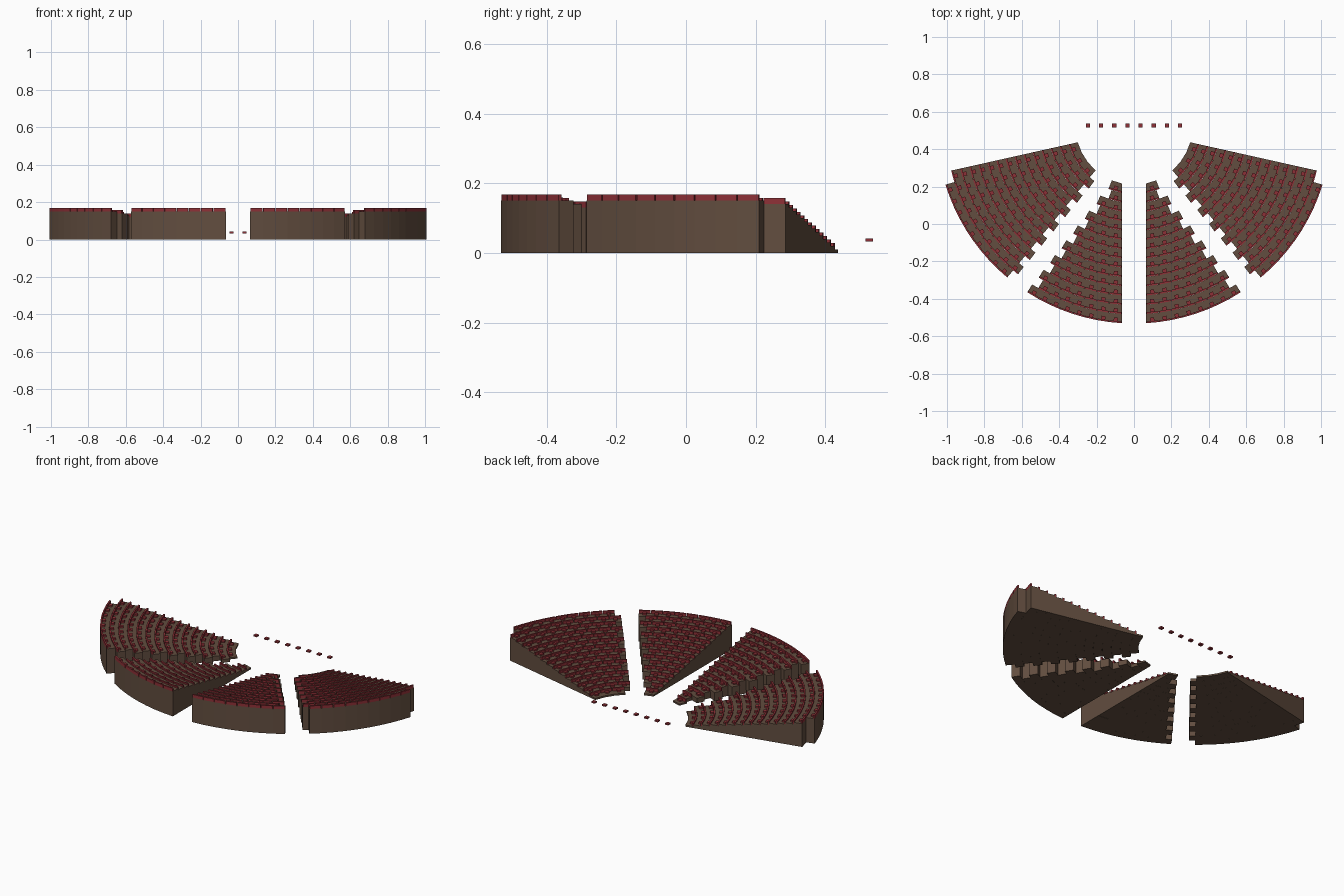
import bpy, bmesh
from math import sin, cos, asin, radians
from mathutils import Vector

if "Cube" in bpy.data.objects:
    bpy.data.objects.remove(bpy.data.objects["Cube"])

CY, R0, DR, STEP, PITCH, ROWS = 0.523, 0.313, 0.0495, 0.01, 0.0655, 15


def material(name, color):
    m = bpy.data.materials.new(name)
    m.diffuse_color = (*color, 1)
    m.use_nodes = True
    m.node_tree.nodes["Principled BSDF"].inputs["Base Color"].default_value = m.diffuse_color
    return m


BROWN = material("riser_brown", (0.122, 0.075, 0.05))
RED = material("seat_red", (0.27, 0.03, 0.038))


def polar(r, a):
    # angle measured from -y towards +x, about the stage centre
    return Vector((r * sin(a), CY - r * cos(a)))


def prism(bm, pts, z0, z1):
    lo = [bm.verts.new((p.x, p.y, z0)) for p in pts]
    hi = [bm.verts.new((p.x, p.y, z1)) for p in pts]
    n = len(pts)
    bm.faces.new(lo[::-1])
    bm.faces.new(hi)
    for i in range(n):
        j = (i + 1) % n
        bm.faces.new((lo[i], lo[j], hi[j], hi[i]))


def finish(bm, name, mat, mirror=True):
    bmesh.ops.recalc_face_normals(bm, faces=bm.faces)
    me = bpy.data.meshes.new(name)
    bm.to_mesh(me)
    bm.free()
    me.materials.append(mat)
    ob = bpy.data.objects.new(name, me)
    bpy.context.collection.objects.link(ob)
    if mirror:
        mod = ob.modifiers.new("mirror", 'MIRROR')
        mod.use_axis[0] = True
        mod.use_mirror_merge = False


def block(name, edge, direction, count, skip):
    """Wedge of stepped rows; edge(r) is the angle of its straight aisle side."""
    risers, backs, cushions = bmesh.new(), bmesh.new(), bmesh.new()
    for k in range(1, ROWS + 1):
        ri, ro = R0 + (k - 1) * DR, R0 + k * DR
        rm, h = (ri + ro) / 2, k * STEP
        da = PITCH / rm
        s = skip(k)
        n = count(k, edge(rm) - s * da, rm)

        def corner(r, j):
            base = edge(r) if j == 0 else edge(rm)
            return polar(r, base + direction * (j + s) * da)

        inner = [corner(ri, j) for j in range(n + 1)]
        outer = [corner(ro, j) for j in range(n + 1)]
        for j in range(n):
            # one riser segment per place
            a, b = outer[j], outer[j + 1]
            prism(risers, [inner[j], inner[j + 1], b, a], 0, h)
            # backrest along the rear edge of each place
            t = (b - a).normalized()
            mid = (a + b) / 2
            inward = (inner[j] + inner[j + 1]) / 2 - mid
            inward = (inward - t * inward.dot(t)).normalized()
            a2, b2 = a.lerp(b, 0.03), a.lerp(b, 0.97)
            d = inward * 0.009
            prism(backs, [a2, b2, b2 + d, a2 + d], h, h + 0.018)
            # small cushion in front of it
            w = t * 0.011
            p, q = mid + d, mid + inward * 0.027
            prism(cushions, [p - w, p + w, q + w, q - w], h, h + 0.009)
    finish(risers, name + "_risers", BROWN)
    finish(backs, name + "_seat_backs", RED)
    finish(cushions, name + "_seat_cushions", RED)


# centre blocks: straight side along the middle aisle
block("centre_block", lambda r: asin(0.065 / r), 1,
      lambda k, a, r: (k + 1) // 2, lambda k: 0)
# side blocks: straight side towards the stage
block("side_block", lambda r: radians(77.4) - asin(0.0185 / r), -1,
      lambda k, a, r: round((a - radians(38.5)) * r / PITCH),
      lambda k: 1 if k == ROWS else 0)

# row of loose cushions on the stage line
bm = bmesh.new()
for i in range(8):
    x, y = (i - 3.5) * 0.0703, 0.526
    prism(bm, [Vector((x + sx * 0.011, y + sy * 0.0105))
               for sx, sy in ((-1, -1), (1, -1), (1, 1), (-1, 1))], 0.033, 0.042)
finish(bm, "stage_cushions", RED, mirror=False)
